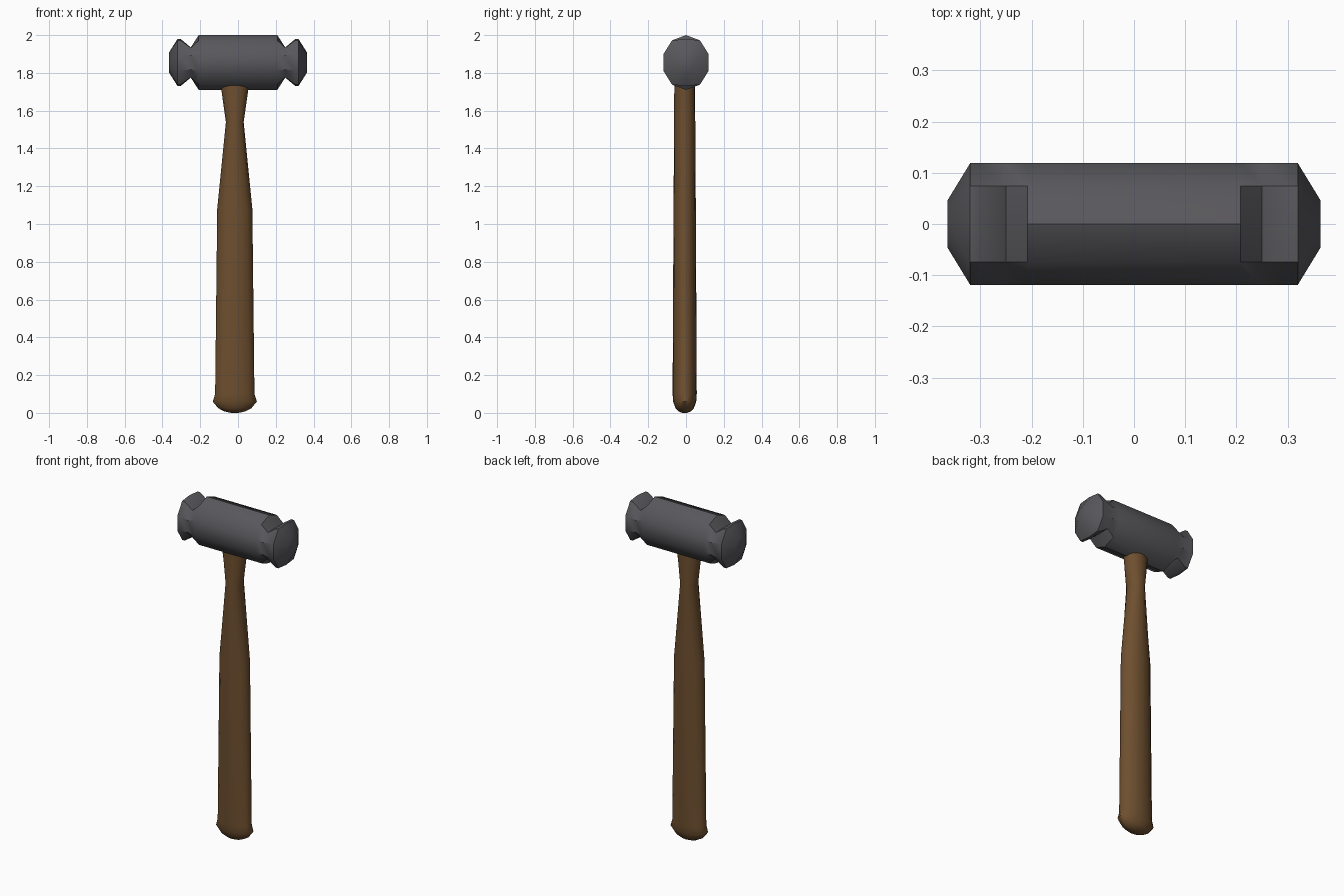
import bpy, math

if "Cube" in bpy.data.objects:
    bpy.data.objects.remove(bpy.data.objects["Cube"])


def material(name, rgb):
    m = bpy.data.materials.new(name)
    m.diffuse_color = (*rgb, 1)
    m.use_nodes = True
    m.node_tree.nodes["Principled BSDF"].inputs["Base Color"].default_value = m.diffuse_color
    return m


def loft(name, rings, mat, angle):
    """Skin a closed mesh through rings that have equal vertex counts."""
    n = len(rings[0])
    verts = [v for r in rings for v in r]
    faces = [tuple(reversed(range(n))),
             tuple(range((len(rings) - 1) * n, len(rings) * n))]
    for k in range(len(rings) - 1):
        for i in range(n):
            j = (i + 1) % n
            faces.append((k * n + i, k * n + j, (k + 1) * n + j, (k + 1) * n + i))
    me = bpy.data.meshes.new(name)
    me.from_pydata(verts, [], faces)
    ob = bpy.data.objects.new(name, me)
    bpy.context.collection.objects.link(ob)
    me.materials.append(mat)
    bpy.ops.object.select_all(action='DESELECT')
    ob.select_set(True)
    bpy.context.view_layer.objects.active = ob
    bpy.ops.object.mode_set(mode='EDIT')
    bpy.ops.mesh.select_all(action='SELECT')
    bpy.ops.mesh.normals_make_consistent(inside=False)
    bpy.ops.object.mode_set(mode='OBJECT')
    bpy.ops.object.shade_smooth_by_angle(angle=math.radians(angle))
    return ob


steel = material("dark steel", (0.098, 0.095, 0.105))
wood = material("brown wood", (0.155, 0.078, 0.028))


# Head: ten-sided, with V notches that pinch the height only
def head_ring(x, y18, y54, z18, z54, z90):
    right = [(y18, -z18), (y18, z18), (y54, z54)]
    pts = right + [(0, z90)] + [(-y54, z54), (-y18, z18), (-y18, -z18),
                                (-y54, -z54)] + [(0, -z90), (y54, -z54)]
    return [(x, y, 1.855 + z) for y, z in pts]


half = [(0.208, 0.119, 0.074, 0.045, 0.117, 0.145),   # barrel end
        (0.25, 0.119, 0.074, 0.036, 0.078, 0.08),     # notch
        (0.303, 0.119, 0.074, 0.044, 0.117, 0.124),   # flange
        (0.32, 0.119, 0.074, 0.045, 0.117, 0.125),
        (0.364, 0.047, 0.029, 0.018, 0.045, 0.055)]   # striking face
rings = [head_ring(-p[0], *p[1:]) for p in reversed(half)]
rings += [head_ring(*p) for p in half]
head = loft("hammer_head", rings, steel, 38)

# Handle: oval section, waisted below the head, flared rounded butt
profile = [(0.0, 0.02, 0.012), (0.008, 0.056, 0.033), (0.025, 0.088, 0.049),
           (0.06, 0.117, 0.061), (0.1, 0.104, 0.064), (1.08, 0.093, 0.059),
           (1.54, 0.047, 0.056), (1.73, 0.074, 0.055), (1.8, 0.074, 0.055)]
N = 16
rings = [[(-0.017 + a * math.cos(2 * math.pi * i / N),
           -0.007 + b * math.sin(2 * math.pi * i / N), z) for i in range(N)]
         for z, a, b in profile]
handle = loft("wooden_handle", rings, wood, 40)
